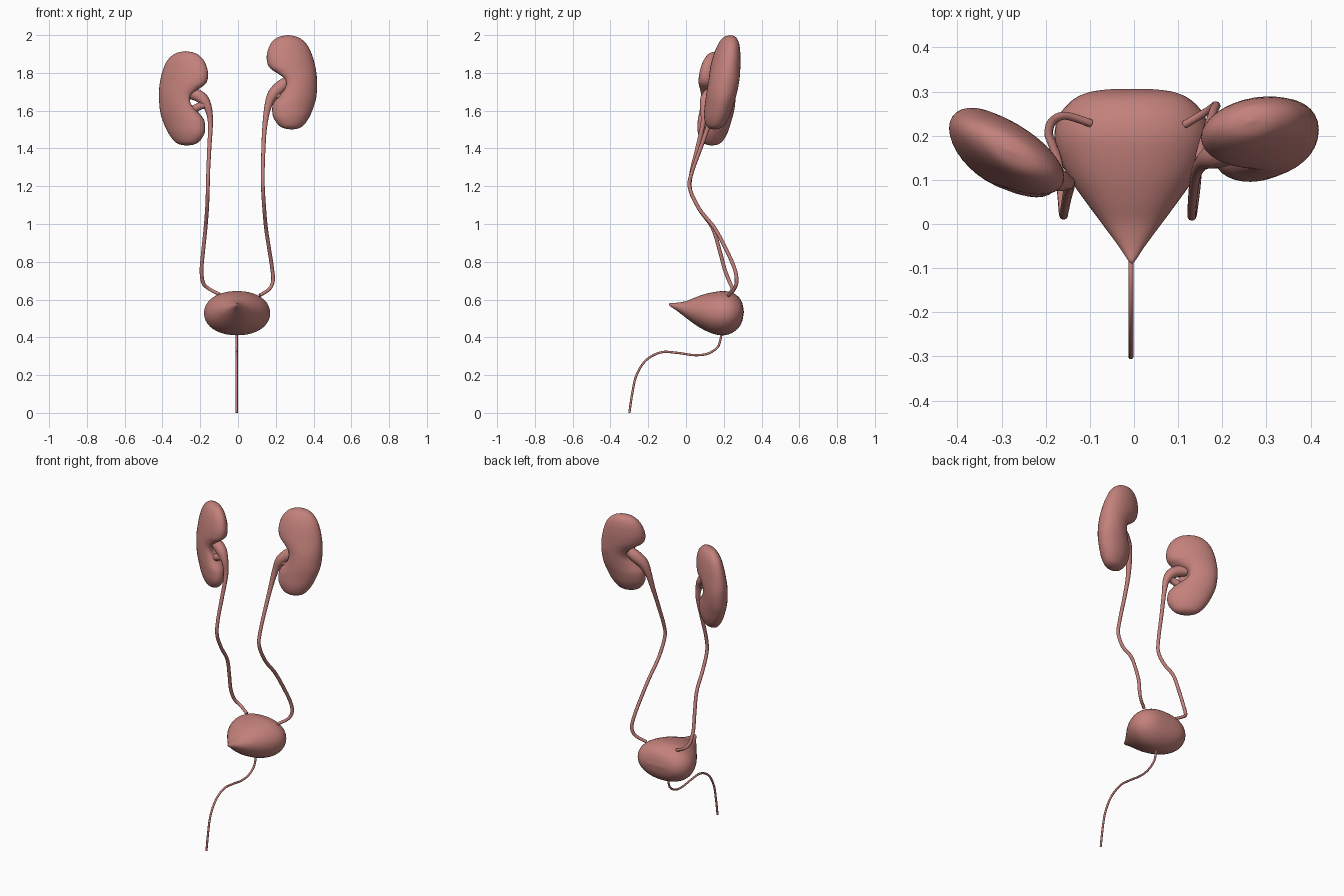
import bpy, bmesh, math

mat = bpy.data.materials.new("tissue")
mat.diffuse_color = (0.55, 0.22, 0.20, 1)


def smooth_rows(rows, n):
    """Catmull-Rom interpolation through the rows of a profile."""
    ext = [rows[0]] + rows + [rows[-1]]
    out = []
    for i in range(len(rows) - 1):
        a, b, c, d = ext[i:i + 4]
        for k in range(n):
            t = k / n
            out.append([0.5 * (2 * q + (r - p) * t + (2 * p - 5 * q + 4 * r - s) * t * t
                               + (3 * q - p - 3 * r + s) * t ** 3)
                        for p, q, r, s in zip(a, b, c, d)])
    return out + [list(rows[-1])]


def loft(name, rings):
    """Skin closed rings; the first and last ring collapse to a pole."""
    bm = bmesh.new()
    vr = [[bm.verts.new(p) for p in ring] for ring in rings]
    n = len(vr[0])
    for r0, r1 in zip(vr, vr[1:]):
        for j in range(n):
            bm.faces.new((r0[j], r0[(j + 1) % n], r1[(j + 1) % n], r1[j]))
    bmesh.ops.remove_doubles(bm, verts=bm.verts, dist=1e-4)
    bmesh.ops.recalc_face_normals(bm, faces=bm.faces)
    me = bpy.data.meshes.new(name)
    bm.to_mesh(me)
    bm.free()
    me.shade_smooth()
    me.materials.append(mat)
    ob = bpy.data.objects.new(name, me)
    bpy.context.collection.objects.link(ob)
    return ob


def tube(name, pts):
    """Round tube through points (x, y, z, radius)."""
    cu = bpy.data.curves.new(name, 'CURVE')
    cu.dimensions = '3D'
    cu.bevel_depth = 1
    cu.bevel_resolution = 4
    cu.use_fill_caps = True
    dense = smooth_rows(pts, 6)
    sp = cu.splines.new('POLY')
    sp.points.add(len(dense) - 1)
    for p, (x, y, z, r) in zip(sp.points, dense):
        p.co = (x, y, z, 1)
        p.radius = r
    sp.use_smooth = True
    cu.materials.append(mat)
    ob = bpy.data.objects.new(name, cu)
    bpy.context.collection.objects.link(ob)
    bpy.ops.object.select_all(action='DESELECT')
    ob.select_set(True)
    bpy.context.view_layer.objects.active = ob
    bpy.ops.object.convert(target='MESH')
    bpy.ops.object.shade_smooth_by_angle(angle=math.radians(50))


# Kidney profile: height, medial edge, lateral edge, half thickness
KIDNEY = [(2.0, .265, .265, 0), (1.988, .21, .32, .033), (1.95, .17, .365, .055),
          (1.89, .152, .394, .070), (1.835, .16, .409, .077), (1.80, .19, .415, .079),
          (1.765, .216, .418, .080), (1.72, .218, .418, .080), (1.675, .205, .415, .078),
          (1.63, .183, .404, .074), (1.57, .185, .380, .066), (1.525, .213, .35, .048),
          (1.507, .242, .323, .028), (1.5, .285, .285, 0)]


def kidney(name, side, dz, y0, slope, lean, skew):
    rings = []
    for z, xm, xl, t in smooth_rows(KIDNEY, 4):
        cx, rx = (xm + xl) / 2, (xl - xm) / 2
        dent = 0.05 * math.exp(-((z - 1.745) / 0.05) ** 2)
        ring = []
        for j in range(32):
            a = math.tau * j / 32
            c, s = math.cos(a), math.sin(a)
            x = cx + rx * c + dent * max(0, -c) ** 5 + skew * (z - 1.75)
            y = y0 + slope * (x - .29) + lean * (z - 1.75) + t * s
            ring.append((side * x, y, z + dz))
        rings.append(ring)
    loft(name, rings)


kidney("kidney_a", 1, 0, .195, .15, .17, 0)
kidney("kidney_b", -1, -.085, .158, .45, .05, .05)

# Bladder profile: depth, bottom, top, half width
BLADDER = [(-.09, .575, .575, 0), (-.083, .564, .582, .008), (-.05, .542, .583, .030),
           (0, .503, .592, .067), (.05, .466, .612, .104), (.10, .437, .629, .139),
           (.15, .417, .640, .164), (.20, .411, .645, .175), (.245, .424, .636, .165),
           (.28, .453, .612, .135), (.298, .488, .580, .098), (.305, .525, .545, .05),
           (.306, .535, .535, 0)]
rings = []
for y, zb, zt, hw in smooth_rows(BLADDER, 4):
    ring = []
    for j in range(40):
        a = math.tau * j / 40
        c, s = math.cos(a), math.sin(a)
        ring.append((-.005 + hw * math.copysign(abs(c) ** .93, c), y,
                     (zb + zt) / 2 + (zt - zb) / 2 * math.copysign(abs(s) ** .95, s)))
    rings.append(ring)
loft("bladder", rings)

# Ureters with the widened renal pelvis at the top
tube("ureter_a", [(.265, .185, 1.755, .03), (.225, .172, 1.725, .034), (.185, .155, 1.685, .03),
                  (.158, .142, 1.62, .019), (.142, .118, 1.52, .013), (.135, .08, 1.41, .011),
                  (.131, .03, 1.27, .010), (.132, .020, 1.19, .010), (.139, .07, 1.08, .010),
                  (.148, .15, .98, .010), (.163, .205, .88, .010), (.180, .255, .77, .010),
                  (.185, .268, .70, .010), (.165, .255, .655, .009), (.115, .225, .622, .009)])
tube("ureter_b", [(-.265, .145, 1.69, .028), (-.225, .122, 1.685, .032), (-.185, .105, 1.66, .03),
                  (-.157, .095, 1.61, .02), (-.146, .09, 1.53, .013), (-.152, .06, 1.40, .011),
                  (-.158, .028, 1.27, .010), (-.160, .023, 1.18, .010), (-.164, .07, 1.08, .010),
                  (-.172, .14, .98, .010), (-.184, .178, .86, .010), (-.193, .205, .76, .010),
                  (-.185, .232, .69, .010), (-.155, .245, .658, .009), (-.098, .228, .628, .009)])

# Lower branches of the renal pelvis
tube("pelvis_branch_a", [(.25, .17, 1.665, .022), (.21, .155, 1.68, .02), (.18, .152, 1.68, .02)])
tube("pelvis_branch_b", [(-.245, .115, 1.60, .022), (-.20, .10, 1.625, .02), (-.165, .098, 1.63, .02)])

# Urethra
tube("urethra", [(-.007, y, z, .006) for y, z in
                 [(.188, .43), (.183, .39), (.165, .345), (.11, .312), (.04, .306), (-.04, .317),
                  (-.13, .321), (-.21, .28), (-.262, .20), (-.285, .1), (-.30, 0)]])
